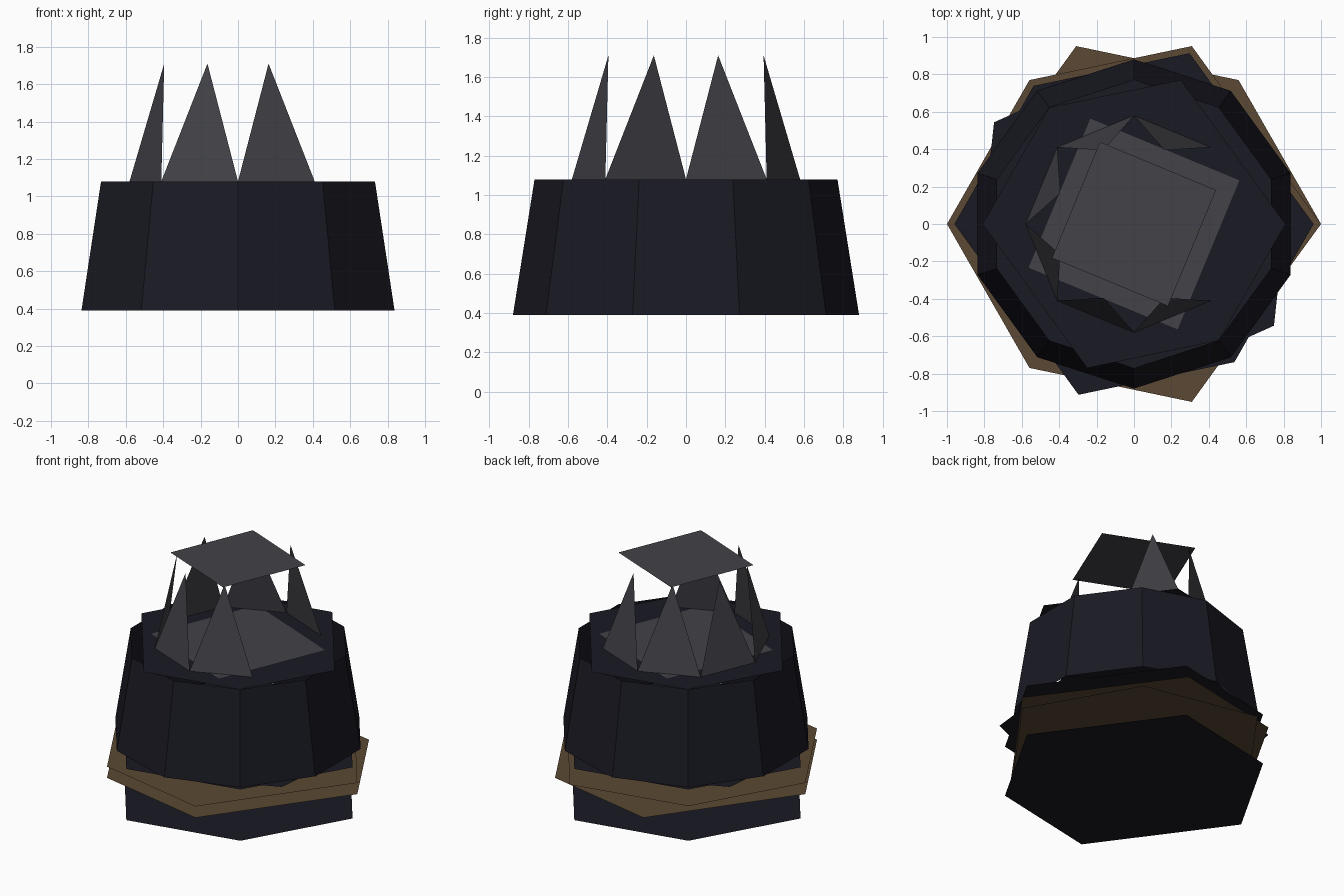
import bpy, bmesh, math

if "Cube" in bpy.data.objects:
    bpy.data.objects.remove(bpy.data.objects["Cube"])


def material(name, rgb):
    m = bpy.data.materials.new(name)
    m.diffuse_color = (*rgb, 1)
    m.use_nodes = True
    m.node_tree.nodes["Principled BSDF"].inputs["Base Color"].default_value = m.diffuse_color
    return m


dark = material("dark_blue", (0.010, 0.010, 0.017))
brown = material("brown", (0.105, 0.066, 0.033))
grey = material("slate_grey", (0.055, 0.055, 0.065))

MID = math.cos(math.radians(18))      # decagon edge midpoint radius factor


def polar(r, deg, z):
    a = math.radians(deg)
    return (r * math.cos(a), r * math.sin(a), z)


def build(name, faces, mat):
    """Make an object from loose polygons given as lists of points."""
    bm = bmesh.new()
    for pts in faces:
        bm.faces.new([bm.verts.new(p) for p in pts])
    bmesh.ops.remove_doubles(bm, verts=bm.verts, dist=1e-5)
    me = bpy.data.meshes.new(name)
    bm.to_mesh(me)
    bm.free()
    me.materials.append(mat)
    ob = bpy.data.objects.new(name, me)
    bpy.context.collection.objects.link(ob)
    return ob


def plate(name, r, z, steps, mat, down=False):
    """Flat six-sided plate through chosen corners / edge midpoints of a decagon."""
    pts = [polar(r * (MID if k % 2 else 1), 18 * k, z) for k in steps]
    build(name, [pts[::-1] if down else pts], mat)


HEX = [0, 4, 7, 10, 14, 17]

# Stacked base plates
plate("base_bottom", 0.96, 0.0, HEX, dark, down=True)
plate("trim_lower", 1.0, 0.195, [0, 3, 6, 10, 13, 16], brown, down=True)
plate("trim_upper", 1.0, 0.28, [0, 4, 7, 10, 13, 16], brown)
plate("base_ledge", 0.96, 0.388, HEX, dark)

# Tapered ten-sided drum with its floor and deck
plate("drum_floor", 0.925, 0.39, [k + 1 for k in HEX], dark, down=True)
wall = []
for i in range(10):
    a, b = 18 + 36 * i, 54 + 36 * i
    wall.append([polar(0.88, a, 0.39), polar(0.88, b, 0.39),
                 polar(0.77, b, 1.08), polar(0.77, a, 1.08)])
build("drum_wall", wall, dark)
plate("drum_deck", 0.81, 1.08, HEX, dark)

# Square turret floor and roof
for name, r, z in (("turret_floor", 0.61, 1.081), ("turret_roof", 0.475, 1.71)):
    build(name, [[polar(r, 22.5 + 90 * i, z) for i in range(4)]], grey)

# Ring of six leaning spikes, open towards +x
spikes = []
for a in range(45, 315, 45):
    spikes.append([polar(0.58, a, 1.08), polar(0.58, a + 45, 1.08),
                   polar(0.427, a + 22.5, 1.71)])
build("turret_spikes", spikes, grey)
